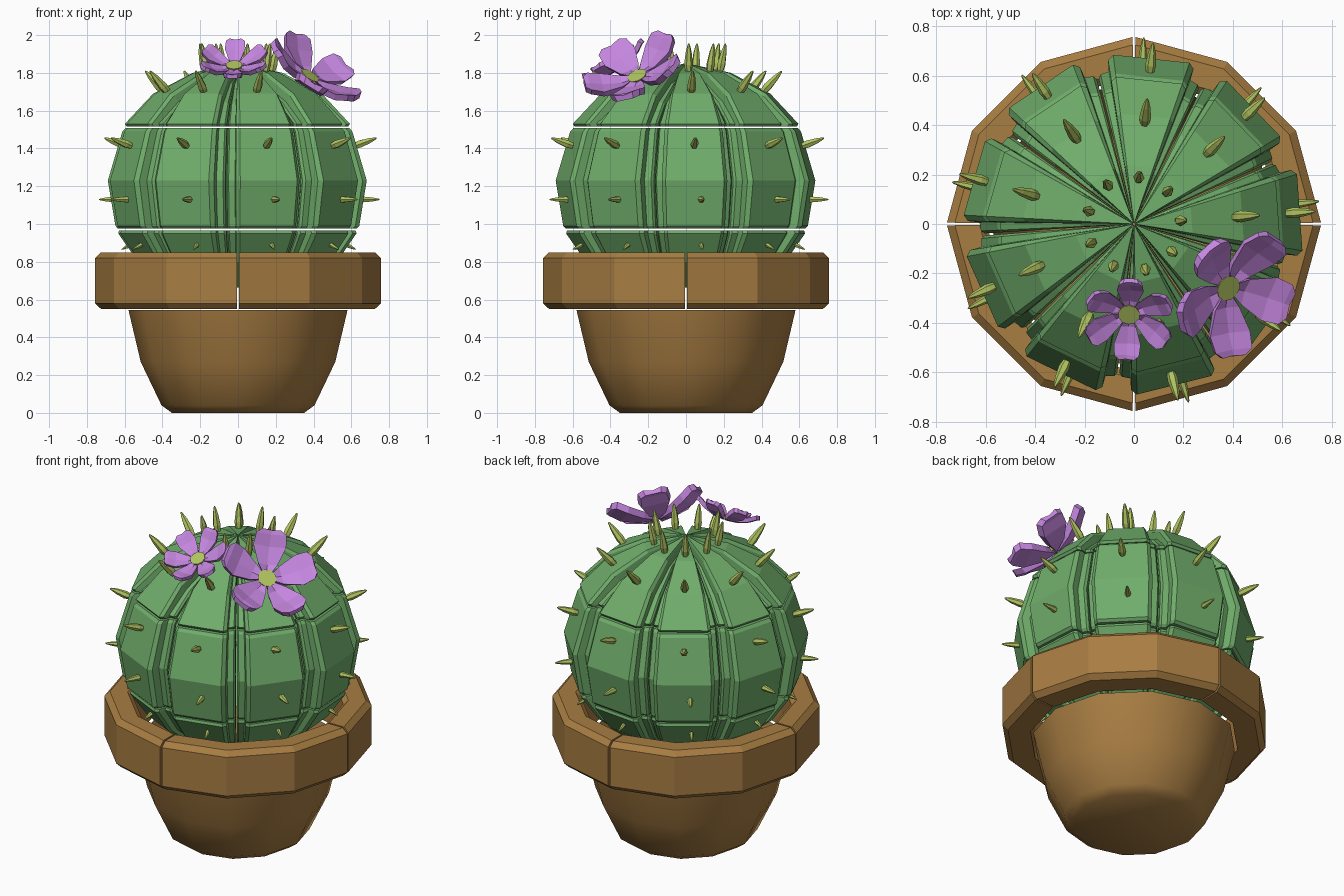
import bpy, bmesh
from math import sin, cos, radians, pi
from mathutils import Vector, Matrix

if "Cube" in bpy.data.objects:
    bpy.data.objects.remove(bpy.data.objects["Cube"])


def material(name, rgb):
    m = bpy.data.materials.new(name)
    m.diffuse_color = (*rgb, 1)
    m.use_nodes = True
    m.node_tree.nodes["Principled BSDF"].inputs["Base Color"].default_value = m.diffuse_color
    return m


GREEN = material("cactus green", (0.163, 0.42, 0.147))
BROWN = material("terracotta brown", (0.39, 0.205, 0.055))
PURPLE = material("petal purple", (0.56, 0.24, 0.74))
LIME = material("spine lime", (0.44, 0.56, 0.12))


def finish(bm, name, mat, smooth=None):
    bmesh.ops.remove_doubles(bm, verts=bm.verts, dist=0.0005)
    bmesh.ops.recalc_face_normals(bm, faces=bm.faces)
    me = bpy.data.meshes.new(name)
    bm.to_mesh(me)
    bm.free()
    me.materials.append(mat)
    ob = bpy.data.objects.new(name, me)
    bpy.context.collection.objects.link(ob)
    if smooth:
        bpy.ops.object.select_all(action='DESELECT')
        ob.select_set(True)
        bpy.context.view_layer.objects.active = ob
        bpy.ops.object.shade_smooth_by_angle(angle=radians(smooth))
    return ob


def loft(bm, rings, cap=True, closed=True):
    """Skin a list of equally long point rings."""
    rows = [[bm.verts.new(p) for p in ring] for ring in rings]
    n = len(rows[0])
    for a, b in zip(rows, rows[1:]):
        for i in range(n if closed else n - 1):
            j = (i + 1) % n
            bm.faces.new((a[i], a[j], b[j], b[i]))
    if cap:
        bm.faces.new(rows[0])
        bm.faces.new(rows[-1])


# Pot body: twelve-sided open cup
bm = bmesh.new()
profile = [(0.35, 0), (0.405, 0.04), (0.515, 0.27), (0.58, 0.545)]
loft(bm, [[(r * cos(k * pi / 6), r * sin(k * pi / 6), z) for k in range(12)]
          for r, z in profile], cap=False)
bmesh.ops.holes_fill(bm, edges=[e for e in bm.edges if all(v.co.z < 0.01 for v in e.verts)], sides=0)
finish(bm, "pot_body", BROWN, smooth=40)

# Pot rim: four chamfered quarter pieces with narrow slits between
section = [(0.595, 0.55), (0.725, 0.55), (0.757, 0.58), (0.757, 0.82),
           (0.725, 0.85), (0.625, 0.85), (0.595, 0.825)]
bm = bmesh.new()
for q in range(4):
    rings = []
    for a in (0.4, 30, 60, 89.6):
        t = radians(a + 90 * q)
        rings.append([(r * cos(t), r * sin(t), z) for r, z in section])
    loft(bm, rings)
finish(bm, "pot_rim", BROWN)

# Cactus body: nine ribs, each in three bands with thin gaps between
RIBS = [4 + 40 * k for k in range(9)]
CENTRE = 1.23
bands = {
    "top": [(0.008, 1.85), (0.24, 1.80), (0.45, 1.69), (0.60, 1.53), (0.59, 1.515)],
    "middle": [(0.597, 1.507), (0.613, 1.49), (0.69, 1.23), (0.65, 0.99), (0.635, 0.975)],
    "bottom": [(0.63, 0.966), (0.635, 0.95), (0.53, 0.80), (0.36, 0.665)],
}
# rib cross-section: angle from the rib centre, depth under the surface
half = [(13, 0), (15, 0.018), (15.4, 0.065), (18.6, 0.07), (19.6, 0.085), (19.6, 0.17)]
cross = [(-a, d) for a, d in reversed(half)] + half
for name, rings in bands.items():
    bm = bmesh.new()
    for rib in RIBS:
        pts = []
        for r, z in rings:
            ring = []
            for a, d in cross:
                f = 1 - d / 0.69
                t = radians(rib + a)
                zz = CENTRE + (z - CENTRE) * f if z > 1.6 else z
                ring.append((r * f * cos(t), r * f * sin(t), zz))
            pts.append(ring)
        loft(bm, pts)
    finish(bm, "cactus_" + name, GREEN)

# Spines: rows given by base (r, z), tip (r, z), angle drift and thickness
rows = [((0.18, 1.80), (0.21, 1.955), 0, 0.023), ((0.40, 1.69), (0.51, 1.81), 0, 0.024),
        ((0.61, 1.41), (0.735, 1.455), 0, 0.022), ((0.62, 1.13), (0.755, 1.13), 3, 0.018),
        ((0.53, 0.915), (0.63, 0.865), 4, 0.015)]
shape = [(0, 0.7), (0.3, 1), (0.7, 0.7), (0.95, 0.3), (1, 0.12)]
bm = bmesh.new()
for i, (base, tip, drift, w) in enumerate(rows):
    for rib in RIBS:
        if i == 1 and rib == 324:   # covered by the large flower
            continue
        t = radians(rib + drift)
        p = Vector((base[0] * cos(t), base[0] * sin(t), base[1]))
        q = Vector((tip[0] * cos(t), tip[0] * sin(t), tip[1]))
        side = Vector((-sin(t), cos(t), 0))
        up = (q - p).normalized().cross(side)
        loft(bm, [[p.lerp(q, s) + w * k * (side * cos(j * pi / 3) + up * sin(j * pi / 3))
                   for j in range(6)] for s, k in shape])
finish(bm, "spines", LIME)


# Flowers: cupped thick petals around a flat disc
def flower(name, pos, count, scale, start, width):
    pos = Vector(pos)
    n = (pos - Vector((0, 0, CENTRE))).normalized()
    v = Vector((0, 0, 1)).cross(n).normalized()
    u = v.cross(n)                      # downhill direction
    frame = Matrix((u, v, n)).transposed()
    stations = [(0.0, 0.002, 0.0), (0.09, 0.058, 0.008), (0.19, 0.098, 0.045),
                (0.25, 0.09, 0.085), (0.275, 0.055, 0.092)]
    bm = bmesh.new()
    for k in range(count):
        rot = Matrix.Rotation(radians(start + 360 / count * k), 3, 'Z')
        rings = []
        for r, w, h in stations:
            w *= width
            ring = [(r, -w, h + 0.012), (r, 0, h), (r, w, h + 0.012),
                    (r + 0.012, w * 0.85, h - 0.024), (r + 0.012, -w * 0.85, h - 0.024)]
            rings.append([pos + frame @ (rot @ (Vector(p) * scale)) for p in ring])
        loft(bm, rings)
    finish(bm, name + "_petals", PURPLE)

    bm = bmesh.new()
    loft(bm, [[pos + frame @ Vector((0.055 * s * cos(j * pi / 5), 0.055 * s * sin(j * pi / 5), h))
               for j in range(10)] for s, h in ((0.85 * scale ** 0.5, -0.01), (scale ** 0.5, 0.016))])
    finish(bm, name + "_centre", LIME)


# the downhill axis is flipped if it points inward
def downhill_start(pos, start):
    n = (Vector(pos) - Vector((0, 0, CENTRE))).normalized()
    u = Vector((0, 0, 1)).cross(n).cross(n)
    return start if u.z < 0 else start + 180


large, small = (0.375, -0.255, 1.775), (-0.02, -0.36, 1.83)
flower("large_flower", large, 5, 0.97, downhill_start(large, 18), 1.0)
flower("small_flower", small, 6, 0.66, downhill_start(small, 0), 0.84)
